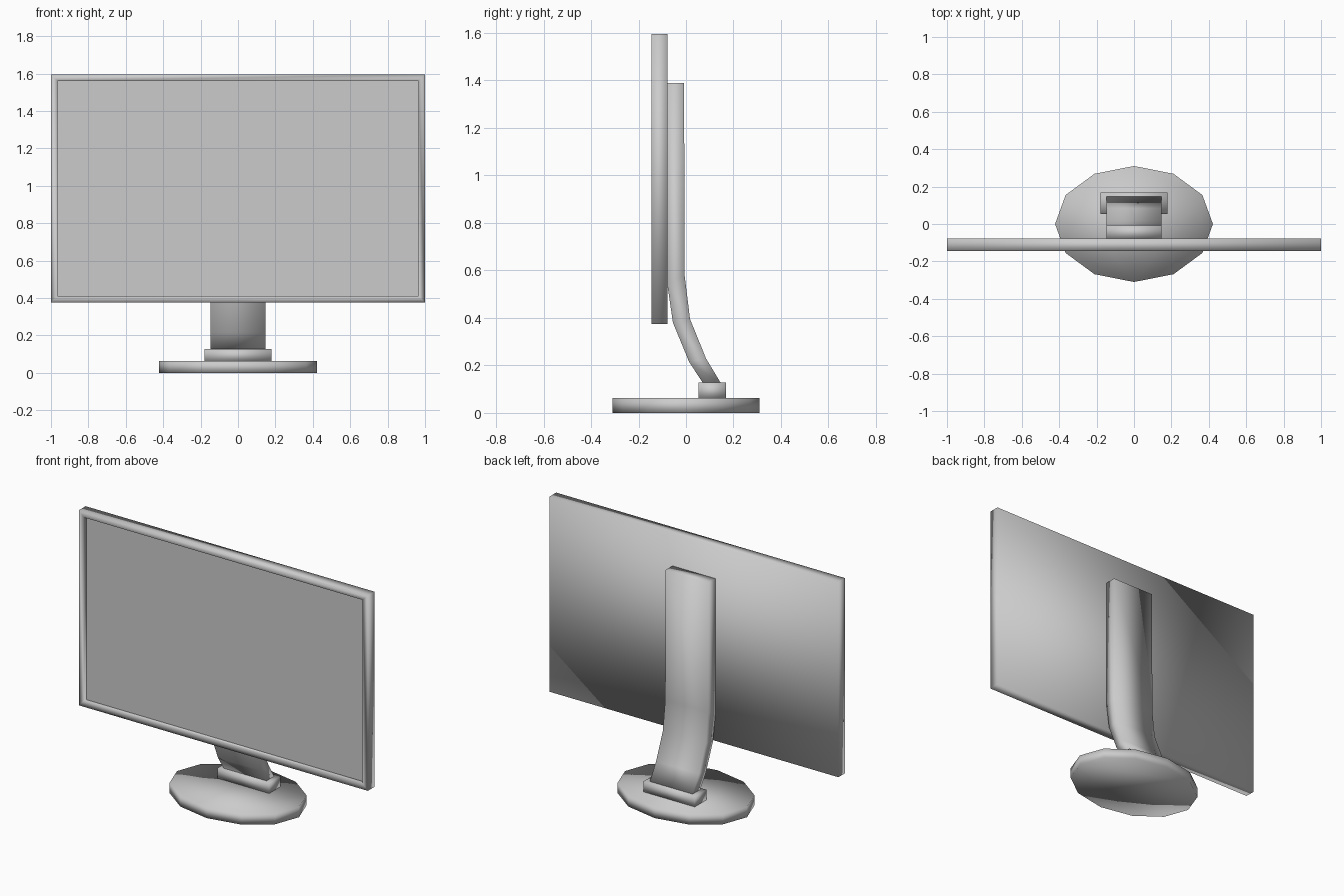
import bpy
import bmesh
from mathutils import Matrix, Vector

if "Cube" in bpy.data.objects:
    bpy.data.objects.remove(bpy.data.objects["Cube"], do_unlink=True)

# One grey plastic for the whole monitor
GREY = (0.6, 0.6, 0.6, 1.0)
plastic = bpy.data.materials.new("grey plastic")
plastic.use_nodes = True
plastic.diffuse_color = GREY
plastic.node_tree.nodes["Principled BSDF"].inputs["Base Color"].default_value = GREY


def finish(name, bm, smooth=True):
    """Turn a bmesh into a named object with the shared material."""
    bmesh.ops.recalc_face_normals(bm, faces=bm.faces)
    for face in bm.faces:
        face.smooth = smooth
    mesh = bpy.data.meshes.new(name)
    bm.to_mesh(mesh)
    bm.free()
    mesh.materials.append(plastic)
    obj = bpy.data.objects.new(name, mesh)
    bpy.context.collection.objects.link(obj)
    return obj


def box(low, high):
    """Bmesh box between two opposite corners."""
    low, high = Vector(low), Vector(high)
    bm = bmesh.new()
    place = Matrix.Translation((low + high) / 2) @ Matrix.Diagonal((*(high - low), 1))
    bmesh.ops.create_cube(bm, size=1, matrix=place)
    return bm


# Panel housing: front face inset to a bezel, then pushed back to a recess
BEZEL, RECESS = 0.05, 0.025
bm = box((-1, -0.145, 0.375), (1, -0.078, 1.595))
front = min(bm.faces, key=lambda f: f.calc_center_median().y)
bmesh.ops.inset_region(bm, faces=[front], thickness=BEZEL)
recess = bmesh.ops.extrude_discrete_faces(bm, faces=[front])["faces"][0]
bmesh.ops.translate(bm, verts=recess.verts, vec=(0, RECESS, 0))
corners = [v.co.copy() for v in recess.verts]
bmesh.ops.delete(bm, geom=[recess], context="FACES_ONLY")
finish("panel_housing", bm)

# Flat screen filling the recess
bm = bmesh.new()
screen = bm.faces.new([bm.verts.new(co) for co in corners])
screen.normal_update()
if screen.normal.y > 0:
    screen.normal_flip()
mesh = bpy.data.meshes.new("screen")
bm.to_mesh(mesh)
bm.free()
mesh.materials.append(plastic)
bpy.context.collection.objects.link(bpy.data.objects.new("screen", mesh))

# Bent stand arm: (front y, front z, back y, back z) from top to bottom
SECTIONS = [
    (-0.08, 1.39, -0.008, 1.39),
    (-0.08, 0.55, -0.006, 0.58),
    (-0.055, 0.38, 0.017, 0.395),
    (0.013, 0.215, 0.084, 0.23),
    (0.075, 0.12, 0.15, 0.12),
]
HALF_WIDTH = 0.148
bm = bmesh.new()
rings = []
for fy, fz, by, bz in SECTIONS:
    ring = [(-HALF_WIDTH, fy, fz), (HALF_WIDTH, fy, fz),
            (HALF_WIDTH, by, bz), (-HALF_WIDTH, by, bz)]
    rings.append([bm.verts.new(co) for co in ring])
for upper, lower in zip(rings, rings[1:]):
    for i in range(4):
        j = (i + 1) % 4
        bm.faces.new((upper[i], upper[j], lower[j], lower[i]))
bm.faces.new(rings[0])
bm.faces.new(rings[-1])
finish("stand_arm", bm)

# Collar that holds the arm on the base
finish("stand_collar", box((-0.178, 0.053, 0.06), (0.178, 0.168, 0.127)))

# Twelve-sided oval base
bm = bmesh.new()
bmesh.ops.create_cone(bm, cap_ends=True, segments=12, radius1=1, radius2=1, depth=1)
for v in bm.verts:
    v.co = Vector((v.co.x * 0.422, v.co.y * 0.31, (v.co.z + 0.5) * 0.063))
finish("oval_base", bm)
